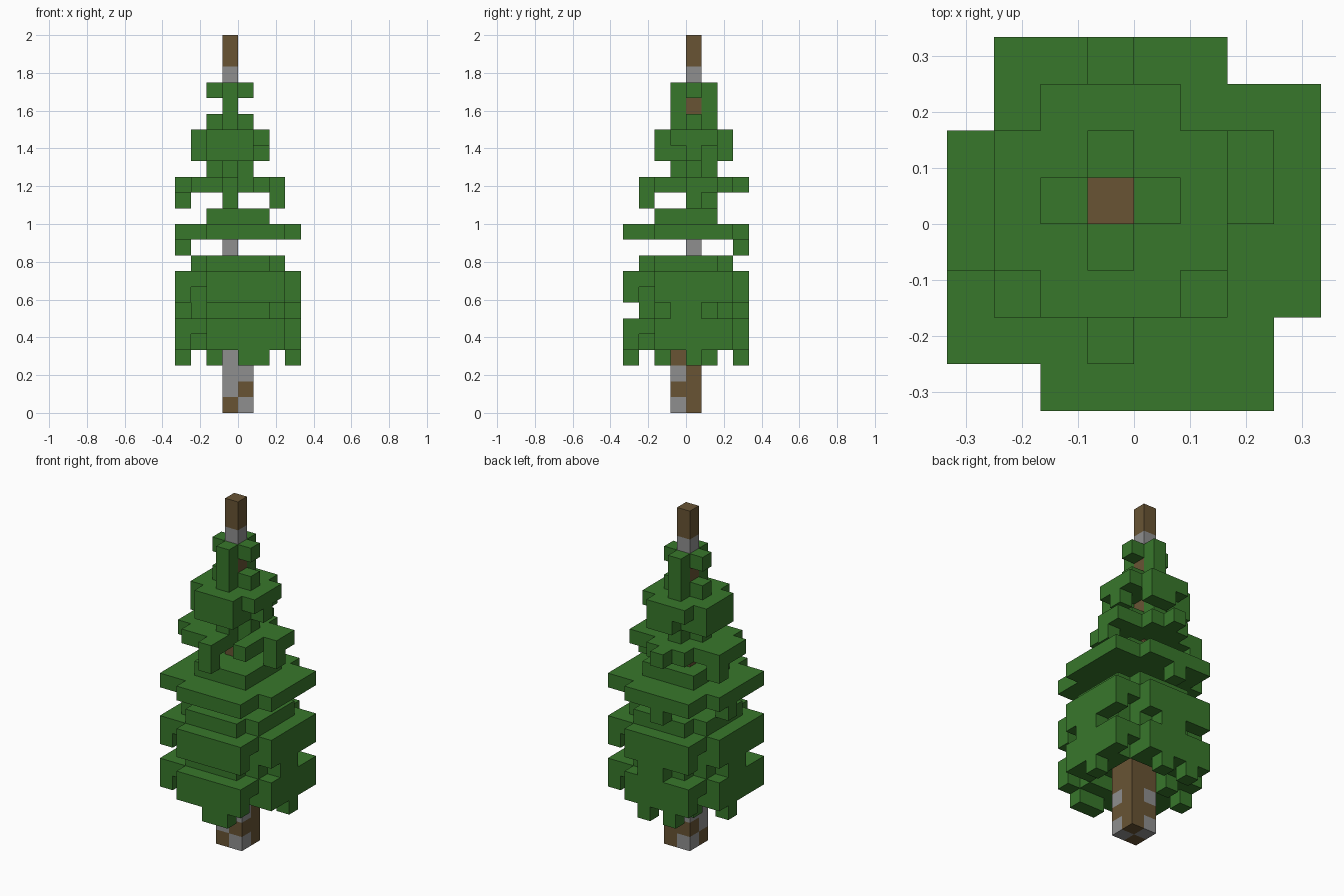
import bpy
import bmesh
from mathutils import Vector

U = 1 / 12  # edge length of one block

cube = bpy.data.objects.get("Cube")
if cube:
    bpy.data.objects.remove(cube, do_unlink=True)


def material(name, color):
    m = bpy.data.materials.new(name)
    m.use_nodes = True
    m.diffuse_color = (*color, 1)
    bsdf = next(n for n in m.node_tree.nodes if n.type == 'BSDF_PRINCIPLED')
    bsdf.inputs["Base Color"].default_value = (*color, 1)
    return m


GREEN = material("leaf green", (0.039, 0.185, 0.024))
BROWN = material("bark brown", (0.138, 0.088, 0.034))
GREY = material("bark grey", (0.275, 0.275, 0.275))


def rect(x0, x1, y0, y1):
    return {(x, y) for x in range(x0, x1 + 1) for y in range(y0, y1 + 1)}


def clipped(x0, x1, y0, y1):
    """Rectangle of blocks without its four corners."""
    return rect(x0, x1, y0, y1) - {(x, y) for x in (x0, x1) for y in (y0, y1)}


def turned(cells):
    """Repeat cells in four quarter turns about the centre."""
    out = set()
    for x, y in cells:
        for _ in range(4):
            out.add((x, y))
            x, y = -1 - y, x
    return out


wheel = rect(-3, 2, -3, 2) | turned(rect(-2, 2, -4, -4))
hollow = wheel - turned({(-3, -3)}) - rect(-1, 1, -2, 1)
plus = clipped(-2, 0, -1, 1)
crown = clipped(-3, 1, -2, 2)
posts = {(-1, -1), (-1, 1)}
drops = {(0, -4), (1, -4), (3, 0), (-4, 0), (0, 3), (-2, 3), (-2, 1), (-2, -2)}

# Foliage tiers: lowest layer index, then the cells of each layer going up
tiers = {
    "lower_skirt": (3, [drops, hollow, wheel]),
    "skirt_neck": (6, [clipped(-3, 2, -3, 2) | rect(-4, 3, -1, 0) | rect(-1, 0, 0, 3)]),
    "middle_skirt": (7, [hollow, wheel, clipped(-3, 2, -3, 2)]),
    "wide_skirt": (10, [{(-4, 0), (-1, 3)}, wheel, rect(-2, 1, -2, 1)]),
    "upper_skirt": (13, [
        {(-1, -3), (2, 0), (-4, 1)},
        (crown - {(0, -1), (0, -2)}) | {(-3, -2), (1, -2), (2, 0), (2, 1), (-1, 3), (-1, -3)}
        | rect(-4, -4, -1, 1),
        plus]),
    "upper_crown": (16, [crown - {(1, -1), (1, 1), (0, 0), (0, 1), (-2, 2)}, crown, plus]),
    "tip_leaves": (19, [posts, plus]),
}

# Trunk: thick base, thin core above, with patches of grey bark
base = {(x, y, z) for x, y in rect(-1, 0, -1, 0) for z in range(5)}
core = {(-1, 0, z) for z in range(5, 24)}
trunk = base | core
grey = {(-1, -1, 1), (-1, -1, 2), (-1, -1, 3), (0, -1, 0), (0, -1, 2),
        (-1, 0, 0), (-1, 0, 2), (-1, 0, 10), (-1, 0, 21)}

parts = {name: {(x, y, low + i) for i, layer in enumerate(layers) for x, y in layer} - trunk
         for name, (low, layers) in tiers.items()}
solid = trunk.union(*parts.values())


def build(name, cells, mats, pick):
    """Make a block object, keeping only faces that are exposed."""
    bm = bmesh.new()
    for axis in range(3):
        for sign in (-1, 1):
            n = Vector((0, 0, 0))
            n[axis] = sign
            a, b = Vector((0, 0, 0)), Vector((0, 0, 0))
            a[(axis + 1) % 3] = 0.5
            b[(axis + 2) % 3] = 0.5 * sign
            for c in sorted(cells):
                if tuple(int(c[i] + n[i]) for i in range(3)) in solid:
                    continue
                mid = Vector(c) + Vector((0.5, 0.5, 0.5)) + n / 2
                corners = (mid - a - b, mid + a - b, mid + a + b, mid - a + b)
                face = bm.faces.new([bm.verts.new(p * U) for p in corners])
                face.material_index = pick(c)
    bmesh.ops.remove_doubles(bm, verts=bm.verts, dist=U / 100)
    mesh = bpy.data.meshes.new(name)
    bm.to_mesh(mesh)
    bm.free()
    for m in mats:
        mesh.materials.append(m)
    bpy.context.collection.objects.link(bpy.data.objects.new(name, mesh))


for name, cells in parts.items():
    build(name, cells, [GREEN], lambda c: 0)
build("trunk", trunk, [BROWN, GREY], lambda c: int(c in grey))
